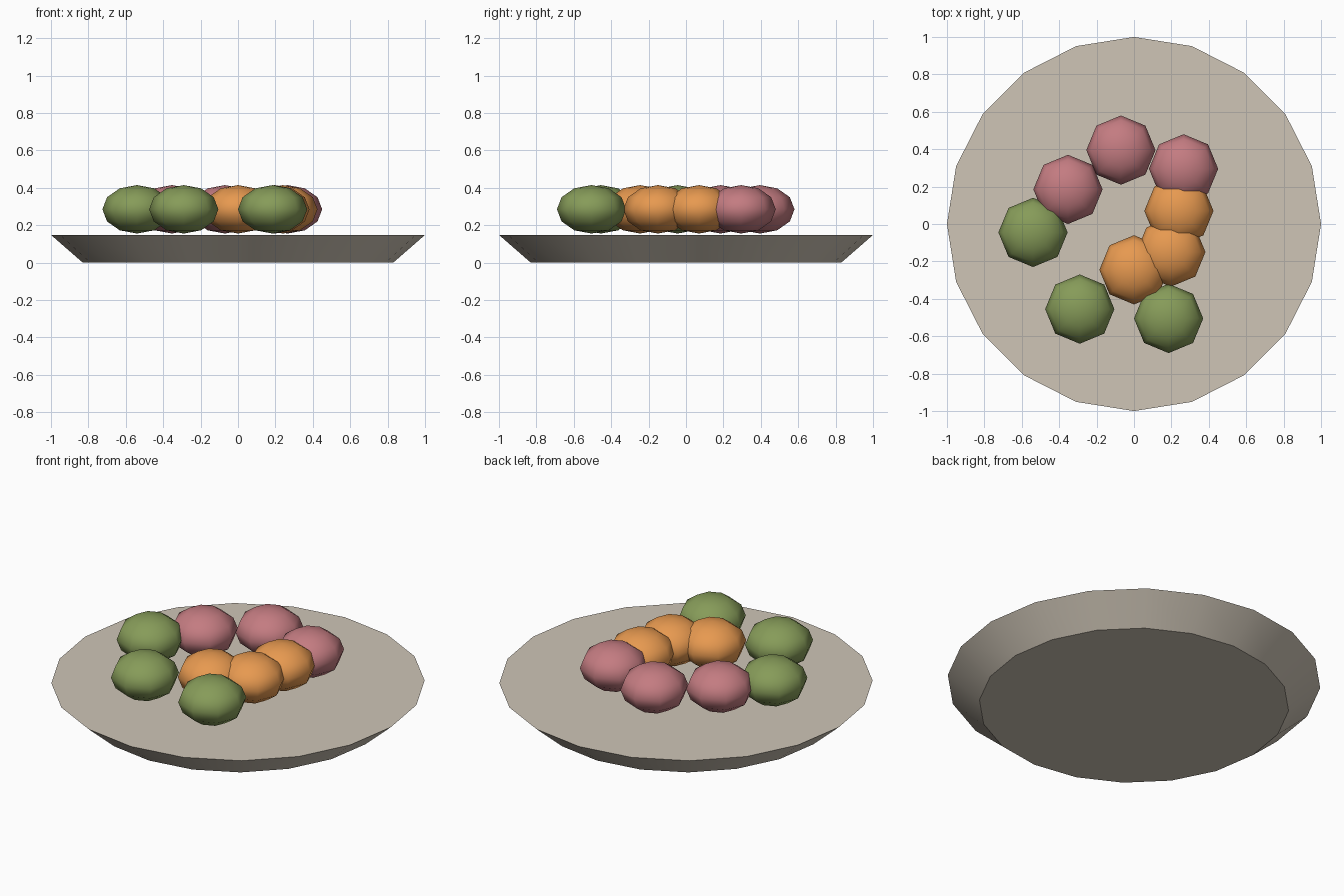
import bpy, math

if "Cube" in bpy.data.objects:
    bpy.data.objects.remove(bpy.data.objects["Cube"])

def material(name, rgb):
    m = bpy.data.materials.new(name)
    m.diffuse_color = (*rgb, 1)
    m.use_nodes = True
    m.node_tree.nodes["Principled BSDF"].inputs["Base Color"].default_value = m.diffuse_color
    return m

plate_mat = material("cream", (0.62, 0.56, 0.47))
pink = material("pink", (0.55, 0.20, 0.22))
orange = material("orange", (0.80, 0.32, 0.08))
green = material("green", (0.24, 0.33, 0.10))

# Plate: a 20-sided flared disc, smooth rim with sharp top and bottom edges
H = 0.148
bpy.ops.mesh.primitive_cone_add(vertices=20, radius1=0.83, radius2=1.0,
                                depth=H, location=(0, 0, H / 2))
plate = bpy.context.object
plate.name = "plate"
plate.data.materials.append(plate_mat)
bpy.ops.object.shade_smooth_by_angle(angle=math.radians(30))

# Flattened low-poly dumplings in three colours
R = 0.185
groups = [
    ("pink_dumpling", pink, [(-0.07, 0.395), (-0.353, 0.185), (0.265, 0.295)]),
    ("orange_dumpling", orange, [(0.24, 0.07), (0.197, -0.15), (0.0, -0.245)]),
    ("green_dumpling", green, [(-0.54, -0.045), (-0.29, -0.455), (0.185, -0.505)]),
]
for name, mat, spots in groups:
    for i, (x, y) in enumerate(spots, 1):
        bpy.ops.mesh.primitive_uv_sphere_add(segments=8, ring_count=6, radius=R,
                                             location=(x, y, 0.285))
        ob = bpy.context.object
        ob.name = f"{name}_{i}"
        ob.scale.z = 0.7
        ob.data.materials.append(mat)
        bpy.ops.object.shade_smooth()
